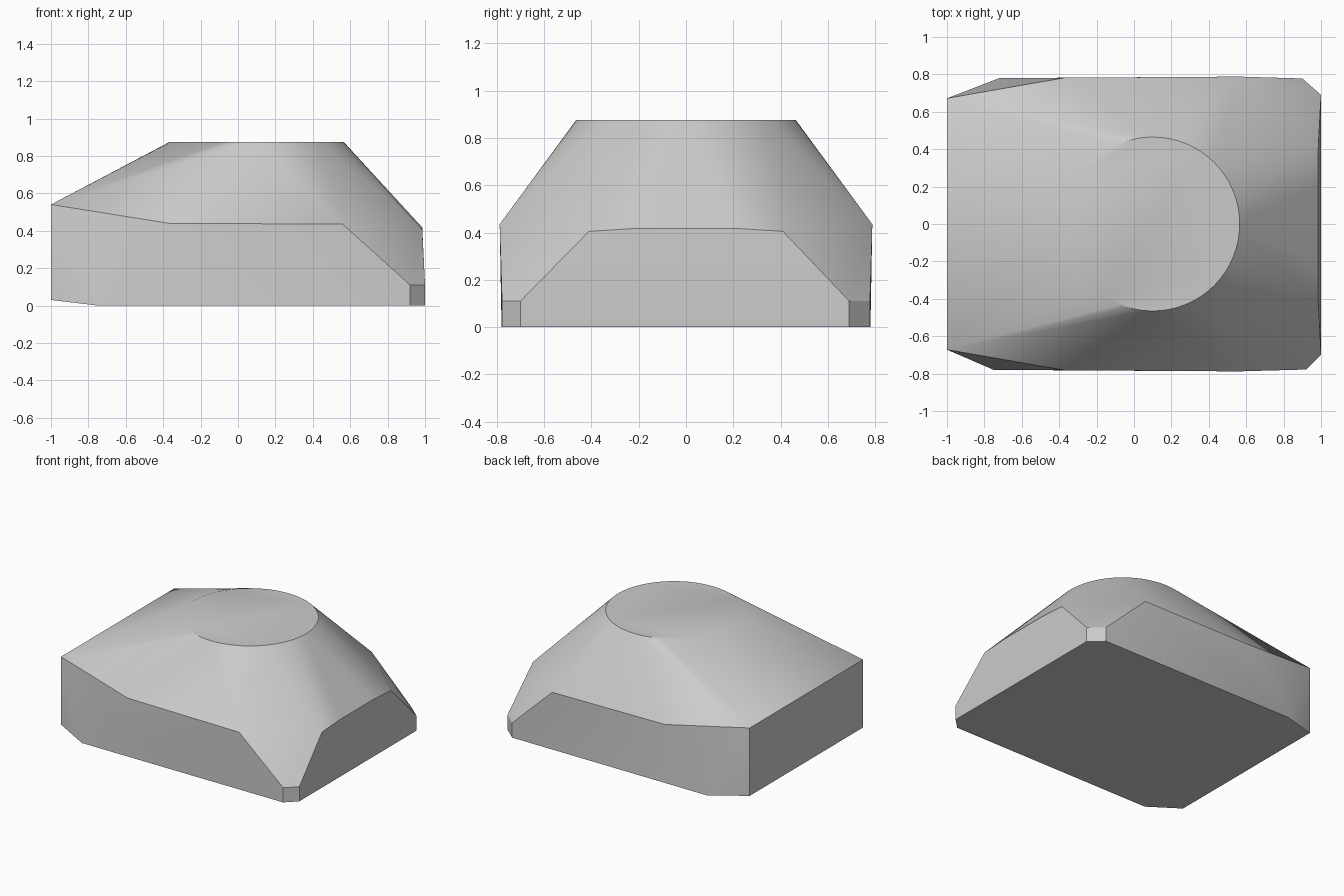
import bpy, bmesh
from math import cos, sin, pi, radians

if "Cube" in bpy.data.objects:
    bpy.data.objects.remove(bpy.data.objects["Cube"], do_unlink=True)

# Light grey material
grey = bpy.data.materials.new("light_grey")
grey.use_nodes = True
colour = (0.6, 0.6, 0.6, 1)
grey.diffuse_color = colour
grey.node_tree.nodes["Principled BSDF"].inputs["Base Color"].default_value = colour

# Flat round top
SIDES, RADIUS, TOP = 64, 0.465, 0.875
points = [(0.1 + RADIUS * cos(2 * pi * i / SIDES), RADIUS * sin(2 * pi * i / SIDES), TOP)
          for i in range(SIDES)]

for side in (-1, 1):
    back = side > 0
    # Upright edge of the tall end
    points += [(-1, side * 0.672, z) for z in (0.03, 0.54)]
    # Base corner beside the tall end
    points.append((-0.72 if back else -0.75, side * 0.78, 0))
    # Small cut corner at the low end
    for z in (0, 0.11):
        points.append((0.9 if back else 0.92, side * 0.778, z))
        points.append((1, side * (0.69 if back else 0.7), z))
    # Shoulder along the long wall
    points += [(-0.37, side * 0.782, 0.44), (0.56, side * 0.788, 0.435)]
    # Shoulder along the low end
    points += [(0.985, side * 0.41, 0.405), (0.985, side * 0.2, 0.418)]

# Wrap the outline points in one convex skin
bm = bmesh.new()
for p in points:
    bm.verts.new(p)
hull = bmesh.ops.convex_hull(bm, input=bm.verts[:])
loose = {g for g in hull["geom_interior"] + hull["geom_unused"] if isinstance(g, bmesh.types.BMVert)}
bmesh.ops.delete(bm, geom=list(loose), context='VERTS')
bmesh.ops.dissolve_limit(bm, angle_limit=radians(0.3), verts=bm.verts[:], edges=bm.edges[:])
bmesh.ops.recalc_face_normals(bm, faces=bm.faces[:])

mesh = bpy.data.meshes.new("faceted_block")
bm.to_mesh(mesh)
bm.free()
mesh.materials.append(grey)
block = bpy.data.objects.new("faceted_block", mesh)
bpy.context.collection.objects.link(block)

# Smooth the gentle slopes, keep the hard edges
bpy.ops.object.select_all(action='DESELECT')
block.select_set(True)
bpy.context.view_layer.objects.active = block
bpy.ops.object.shade_smooth_by_angle(angle=radians(30))
